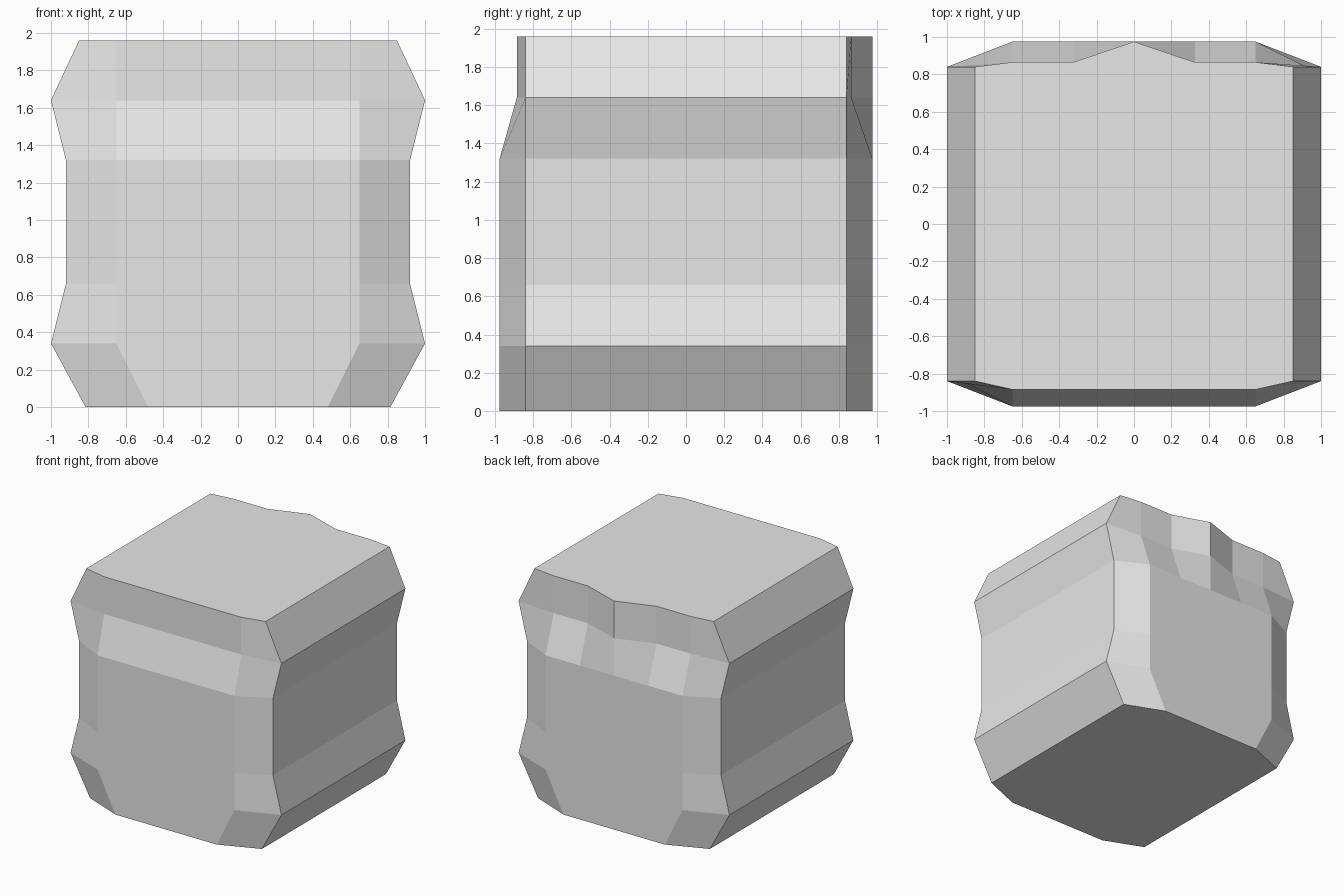
import bpy
import bmesh

if "Cube" in bpy.data.objects:
    bpy.data.objects.remove(bpy.data.objects["Cube"], do_unlink=True)

# Plain grey material
grey = bpy.data.materials.new("plain grey")
grey.use_nodes = True
colour = (0.8, 0.8, 0.8, 1)
grey.diffuse_color = colour
grey.node_tree.nodes["Principled BSDF"].inputs["Base Color"].default_value = colour

SIDE_Y = 0.84    # depth where the side walls end
BULGE_Y = 0.975  # depth of the flat front and back panels

# height, half width, panel half width, front depth, back depth beside the ridge
levels = [
    (0.00, 0.815, 0.48, BULGE_Y, BULGE_Y),
    (0.34, 1.00, 0.65, BULGE_Y, BULGE_Y),
    (0.66, 0.92, 0.65, BULGE_Y, BULGE_Y),
    (1.32, 0.92, 0.65, BULGE_Y, BULGE_Y),
    (1.64, 1.00, 0.65, 0.885, 0.865),
    (1.96, 0.85, 0.65, 0.885, 0.865),
]


def outline(width, panel, front, back):
    """Right half of a cross-section, front to back, then mirrored."""
    half = [(panel, -front), (width, -SIDE_Y), (width, SIDE_Y),
            (panel, back), (panel / 2, back)]
    return half + [(0, BULGE_Y)] + [(-x, y) for x, y in reversed(half)]


# Block body: stacked cross-sections joined by side faces
bm = bmesh.new()
rings = []
for z, *shape in levels:
    rings.append([bm.verts.new((x, y, z)) for x, y in outline(*shape)])

for low, high in zip(rings, rings[1:]):
    for i in range(len(low)):
        j = (i + 1) % len(low)
        bm.faces.new((low[i], low[j], high[j], high[i]))

# Flat bottom and top
bm.faces.new(list(reversed(rings[0])))
bm.faces.new(rings[-1])
bmesh.ops.recalc_face_normals(bm, faces=bm.faces[:])

mesh = bpy.data.meshes.new("block_body")
bm.to_mesh(mesh)
bm.free()
mesh.materials.append(grey)
body = bpy.data.objects.new("block_body", mesh)
bpy.context.collection.objects.link(body)
